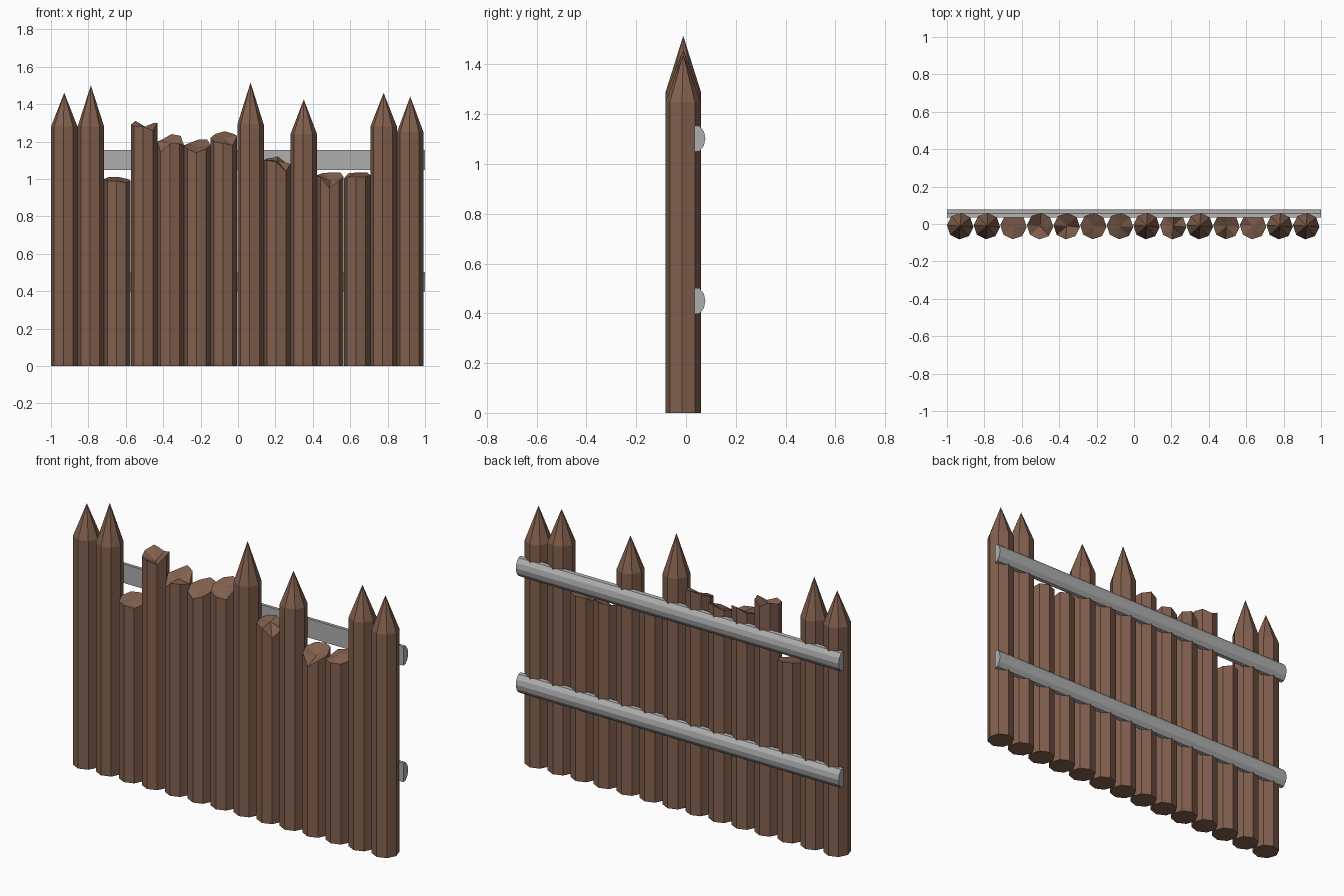
import bpy, bmesh, math

if "Cube" in bpy.data.objects:
    bpy.data.objects.remove(bpy.data.objects["Cube"])


def material(name, rgb):
    m = bpy.data.materials.new(name)
    m.diffuse_color = (*rgb, 1)
    m.use_nodes = True
    m.node_tree.nodes["Principled BSDF"].inputs["Base Color"].default_value = m.diffuse_color
    return m


wood = material("brown wood", (0.225, 0.118, 0.076))
rail_grey = material("rail grey", (0.43, 0.43, 0.43))

SIDES, RADIUS, POST_Y, TURN = 8, 0.071, -0.011, math.radians(-4)


def make_object(name, bm, mat):
    bmesh.ops.recalc_face_normals(bm, faces=bm.faces)
    mesh = bpy.data.meshes.new(name)
    bm.to_mesh(mesh)
    bm.free()
    mesh.materials.append(mat)
    bpy.context.collection.objects.link(bpy.data.objects.new(name, mesh))


def post(name, x, rim, tip):
    """Octagonal log: a ring at the ground, a rim of given heights and a fan to the tip."""
    bm = bmesh.new()
    low, high = [], []
    for i in range(SIDES):
        a = TURN + i * math.tau / SIDES
        px, py = x + RADIUS * math.cos(a), POST_Y + RADIUS * math.sin(a)
        low.append(bm.verts.new((px, py, 0)))
        high.append(bm.verts.new((px, py, rim[i])))
    top = bm.verts.new((x, POST_Y, tip))
    bm.faces.new(low)
    for i in range(SIDES):
        j = (i + 1) % SIDES
        bm.faces.new((low[i], low[j], high[j], high[i]))
        bm.faces.new((high[i], high[j], top))
    make_object(name, bm, wood)


# sharpened posts: slot -> (shoulder height, tip height)
sharp = {0: (1.28, 1.46), 1: (1.28, 1.50), 7: (1.29, 1.515),
         9: (1.24, 1.425), 12: (1.28, 1.46), 13: (1.25, 1.44)}

# snapped posts: slot -> (centre height, rim heights anticlockwise from +x)
broken = {
    2: (1.00, (0.99, 1.00, 1.01, 1.01, 1.00, 0.99, 0.99, 0.98)),
    3: (1.25, (1.30, 1.30, 1.28, 1.31, 1.29, 1.28, 1.28, 1.26)),
    4: (1.19, (1.18, 1.23, 1.24, 1.21, 1.20, 1.14, 1.19, 1.19)),
    5: (1.17, (1.18, 1.21, 1.21, 1.19, 1.18, 1.16, 1.14, 1.16)),
    6: (1.22, (1.23, 1.24, 1.255, 1.24, 1.22, 1.20, 1.19, 1.18)),
    8: (1.10, (1.08, 1.08, 1.13, 1.11, 1.10, 1.10, 1.09, 1.04)),
    10: (0.99, (1.01, 1.035, 1.035, 1.03, 1.02, 1.01, 0.95, 0.99)),
    11: (1.03, (1.02, 1.035, 1.035, 1.03, 1.00, 1.01, 1.01, 1.01)),
}

for k in range(14):
    x = -0.929 + k * 0.1423
    if k in sharp:
        shoulder, tip = sharp[k]
        post(f"sharp_post_{k}", x, [shoulder] * SIDES, tip)
    else:
        tip, rim = broken[k]
        post(f"broken_post_{k}", x, rim, tip)

# split-log rails across the back
profile = [(0.034, -0.053), (0.055, -0.051), (0.072, -0.028), (0.078, 0),
           (0.072, 0.028), (0.055, 0.051), (0.034, 0.053)]
for name, z in (("lower_rail", 0.45), ("upper_rail", 1.102)):
    bm = bmesh.new()
    end = bm.faces.new([bm.verts.new((-1, y, z + dz)) for y, dz in profile])
    out = bmesh.ops.extrude_face_region(bm, geom=[end], use_keep_orig=True)
    moved = [v for v in out["geom"] if isinstance(v, bmesh.types.BMVert)]
    bmesh.ops.translate(bm, verts=moved, vec=(2, 0, 0))
    make_object(name, bm, rail_grey)
